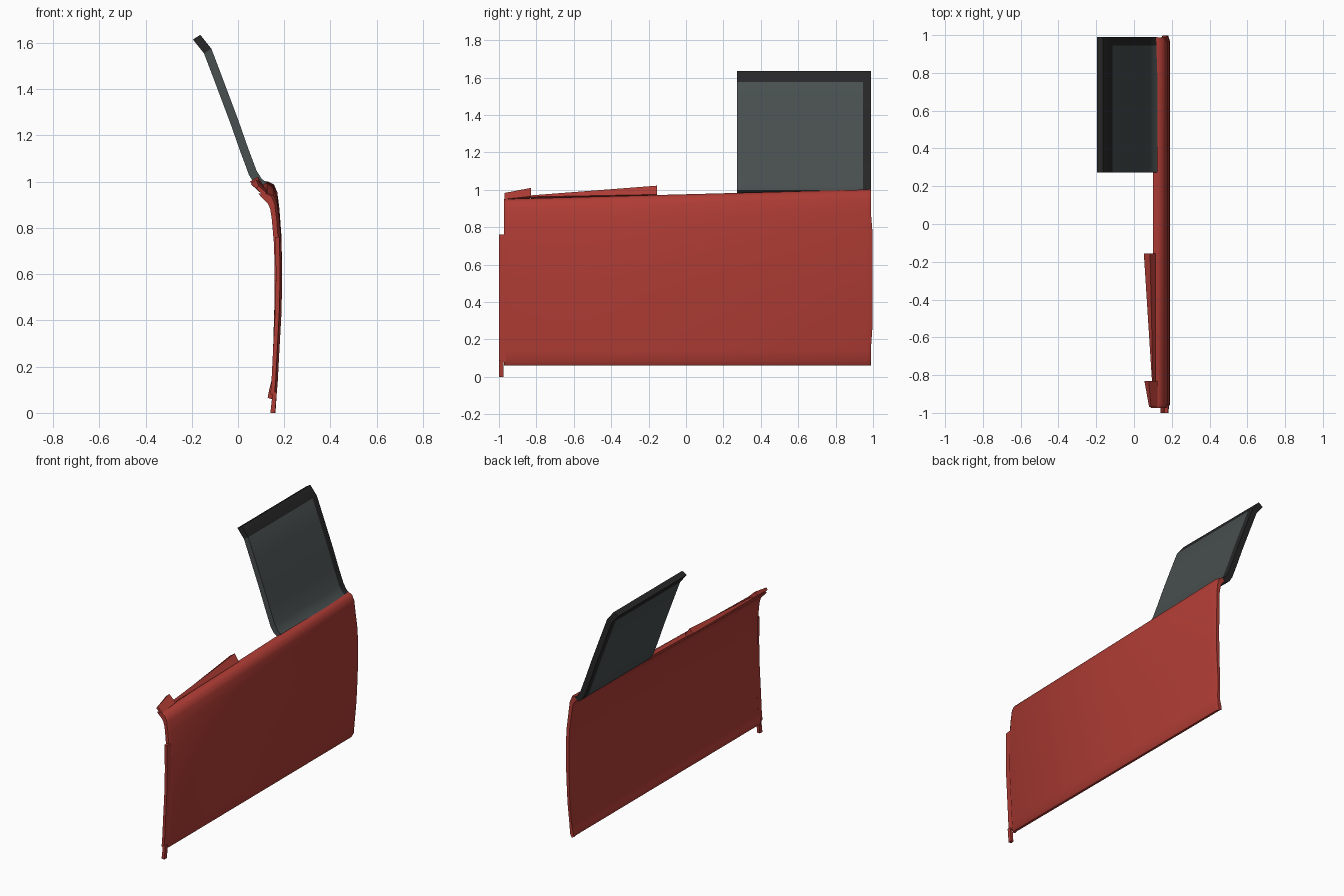
import bpy, bmesh

cube = bpy.data.objects.get("Cube")
if cube:
    bpy.data.objects.remove(cube, do_unlink=True)


def material(name, rgb):
    m = bpy.data.materials.new(name)
    m.use_nodes = True
    m.diffuse_color = (*rgb, 1)
    m.node_tree.nodes["Principled BSDF"].inputs["Base Color"].default_value = (*rgb, 1)
    return m


red = material("red paint", (0.43, 0.045, 0.035))
glass = material("smoky glass", (0.065, 0.078, 0.078))
trim = material("black trim", (0.02, 0.02, 0.02))


def loft(name, sections, mats, rule=None):
    """Closed solid through equal loops; each loop runs up one side and down the other."""
    bm = bmesh.new()
    rows = [[bm.verts.new(p) for p in s] for s in sections]
    n = len(rows[0])
    for a, b in zip(rows, rows[1:]):
        for j in range(n):
            k = (j + 1) % n
            bm.faces.new((a[j], b[j], b[k], a[k]))
    for r in (rows[0], rows[-1]):
        for j in range(n // 2 - 1):
            bm.faces.new((r[j], r[j + 1], r[n - 2 - j], r[n - 1 - j]))
    bmesh.ops.remove_doubles(bm, verts=bm.verts, dist=0.0005)
    bmesh.ops.recalc_face_normals(bm, faces=bm.faces)
    if rule:
        for f in bm.faces:
            f.material_index = rule(f.calc_center_median())
    me = bpy.data.meshes.new(name)
    bm.to_mesh(me)
    bm.free()
    for m in mats:
        me.materials.append(m)
    ob = bpy.data.objects.new(name, me)
    bpy.context.collection.objects.link(ob)
    bpy.ops.object.select_all(action="DESELECT")
    ob.select_set(True)
    bpy.context.view_layer.objects.active = ob
    bpy.ops.object.shade_smooth_by_angle(angle=0.85)


# Door: curved outer skin and inner panel, closed all round
outer = [(0.14, 0.066), (0.156, 0.06), (0.167, 0.08), (0.172, 0.14), (0.179, 0.28),
         (0.188, 0.45), (0.191, 0.6), (0.188, 0.76), (0.179, 0.88), (0.17, 0.95),
         (0.156, 0.983), (0.13, 0.997), (0.1, 0.995)]
inner = [(0.13, 0.07), (0.131, 0.08), (0.135, 0.1), (0.145, 0.14), (0.152, 0.28),
         (0.157, 0.45), (0.159, 0.6), (0.156, 0.76), (0.146, 0.88), (0.14, 0.92),
         (0.132, 0.945), (0.118, 0.962), (0.1, 0.98)]


def door_section(y, inset=0.0, bulge=0.0):
    loop = [(x - inset, z) for x, z in outer] + inner[::-1]
    return [(x, y + (bulge if 0.25 < z < 0.8 else 0), z + 0.028 * (y - 0.8) * max(0, z - 0.06))
            for x, z in loop]


loft("door_panel", [door_section(-0.973, 0.012), door_section(-0.955), door_section(0),
                    door_section(0.965), door_section(0.988, 0.01, 0.01)], [red])

# Lip along the lower front edge
lip = [(x, z) for x, z in outer if 0.07 < z < 0.77]
loft("front_lip", [[(x - a, y, z) for x, z in lip] + [(x - b, y, z) for x, z in lip[::-1]]
                   for y, a, b in ((-1.0, 0.009, 0.027), (-0.96, 0.005, 0.027))], [red])


# Small pieces attached to the panel, lofted along y between two cross-sections
def tab(name, *ends):
    loft(name, [[(x, y, z) for x, z in pts] for y, pts in ends], [red])


tab("lower_front_tab",
    (-1.0, [(0.14, 0.0), (0.16, 0.0), (0.168, 0.09), (0.15, 0.09)]),
    (-0.975, [(0.143, 0.0), (0.162, 0.0), (0.168, 0.09), (0.15, 0.09)]))
tab("front_sill_tab",
    (-0.97, [(0.08, 0.97), (0.09, 0.983), (0.125, 0.95), (0.11, 0.94)]),
    (-0.83, [(0.055, 0.99), (0.078, 1.01), (0.125, 0.965), (0.105, 0.955)]))
tab("long_sill_tab",
    (-0.83, [(0.095, 0.96), (0.1, 0.97), (0.115, 0.962), (0.105, 0.95)]),
    (-0.155, [(0.052, 1.0), (0.085, 1.022), (0.115, 0.975), (0.1, 0.965)]))

# Leaning window: thick glass pane with black top and rear frame
lean = [(0.125, 0.995), (0.103, 1.012), (0.08, 1.048), (0.042, 1.15), (0.0, 1.27),
        (-0.06, 1.43), (-0.115, 1.575), (-0.163, 1.635)]


def window_section(y):
    return ([(x, y, z) for x, z in lean]
            + [(x - 0.032, y, z - 0.02) for x, z in lean[::-1]])


loft("window", [window_section(y) for y in (0.272, 0.945, 0.99)], [glass, trim],
     lambda c: 1 if c.y > 0.95 or c.z > 1.58 else 0)
